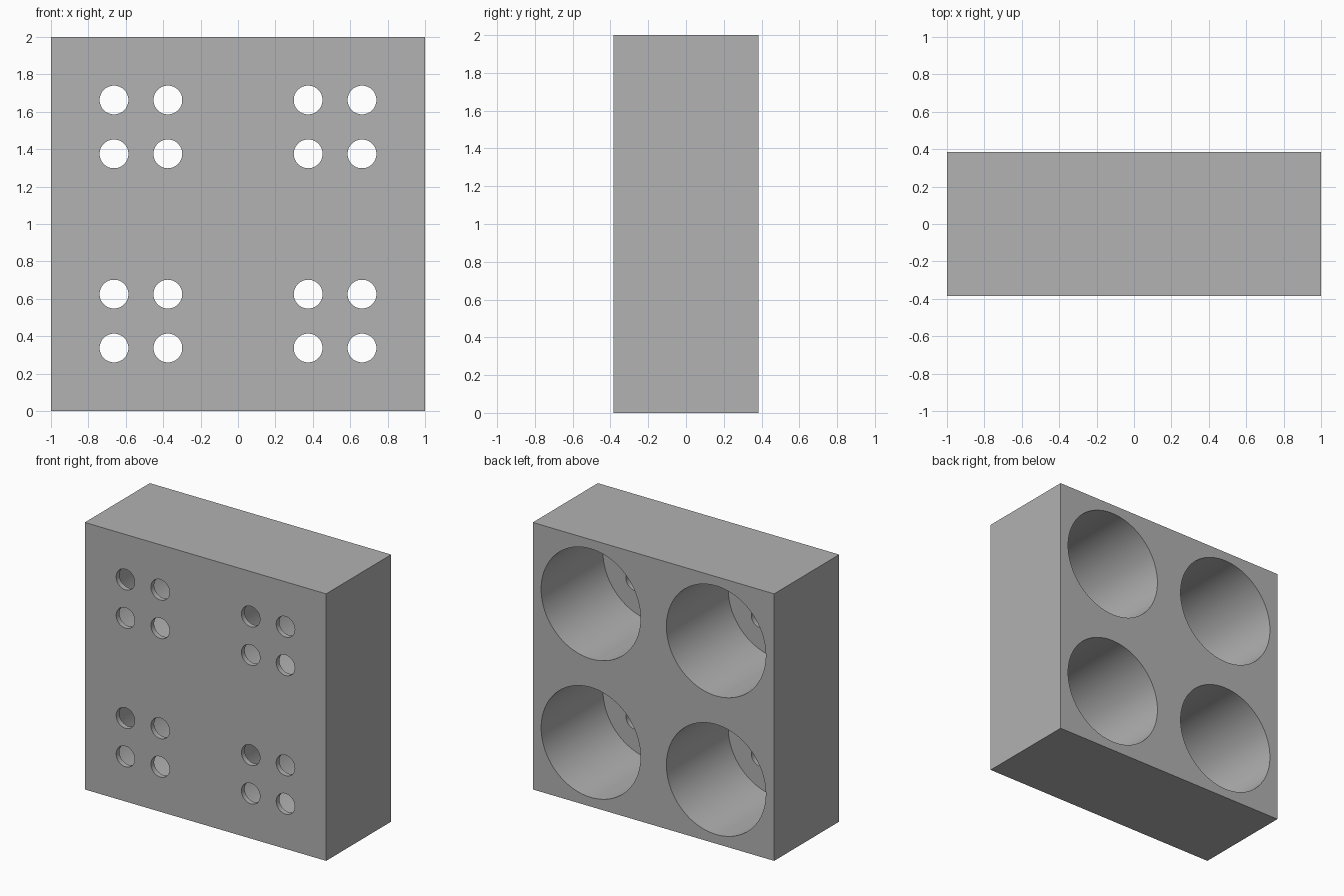
import bpy, bmesh, math
from mathutils import Matrix

old = bpy.data.objects.get("Cube")
if old:
    bpy.data.objects.remove(old, do_unlink=True)

DEPTH = 0.77        # block thickness along y
WALL = 0.0385       # thin front wall left behind each bore
PITCH = 0.519       # bore centre offset from the middle
BORE_R = 0.412
HOLE_R = 0.077
HOLE_OFFSET = 0.144
SIGNS = (-1, 1)

grey = bpy.data.materials.new("mid grey")
grey.use_nodes = True
colour = (0.445, 0.445, 0.445, 1)
grey.diffuse_color = colour
grey.node_tree.nodes["Principled BSDF"].inputs["Base Color"].default_value = colour


def make_object(name, bm):
    bmesh.ops.recalc_face_normals(bm, faces=bm.faces)
    mesh = bpy.data.meshes.new(name)
    bm.to_mesh(mesh)
    bm.free()
    mesh.materials.append(grey)
    obj = bpy.data.objects.new(name, mesh)
    bpy.context.collection.objects.link(obj)
    return obj


def cylinders(name, centres, radius, y0, y1, sides):
    """One mesh of cylinders running along y between y0 and y1."""
    bm = bmesh.new()
    for x, z in centres:
        place = Matrix.Translation((x, (y0 + y1) / 2, z)) @ Matrix.Rotation(math.pi / 2, 4, "X")
        bmesh.ops.create_cone(bm, cap_ends=True, segments=sides, radius1=radius,
                              radius2=radius, depth=y1 - y0, matrix=place)
    obj = make_object(name, bm)
    obj.hide_render = True
    return obj


# Solid block
bm = bmesh.new()
bmesh.ops.create_cube(bm, size=1, matrix=Matrix.Translation((0, 0, 1)) @ Matrix.Diagonal((2, DEPTH, 2, 1)))
block = make_object("holder_block", bm)

# Four blind bores from the back, four small holes through the wall of each
bores = [(sx * PITCH, 1 + sz * PITCH) for sx in SIGNS for sz in SIGNS]
holes = [(x + sx * HOLE_OFFSET, z + sz * HOLE_OFFSET)
         for x, z in bores for sx in SIGNS for sz in SIGNS]
front, back = -DEPTH / 2, DEPTH / 2
cutters = [
    cylinders("bore_cutter", bores, BORE_R, front + WALL, back + 0.1, 96),
    cylinders("hole_cutter", holes, HOLE_R, front - 0.1, front + WALL + 0.1, 48),
]

bpy.ops.object.select_all(action="DESELECT")
block.select_set(True)
bpy.context.view_layer.objects.active = block
for cutter in cutters:
    cut = block.modifiers.new(cutter.name, "BOOLEAN")
    cut.operation = "DIFFERENCE"
    cut.solver = "EXACT"
    cut.object = cutter
    bpy.ops.object.modifier_apply(modifier=cut.name)
    bpy.data.objects.remove(cutter, do_unlink=True)

bpy.ops.object.shade_smooth_by_angle(angle=math.radians(30))
